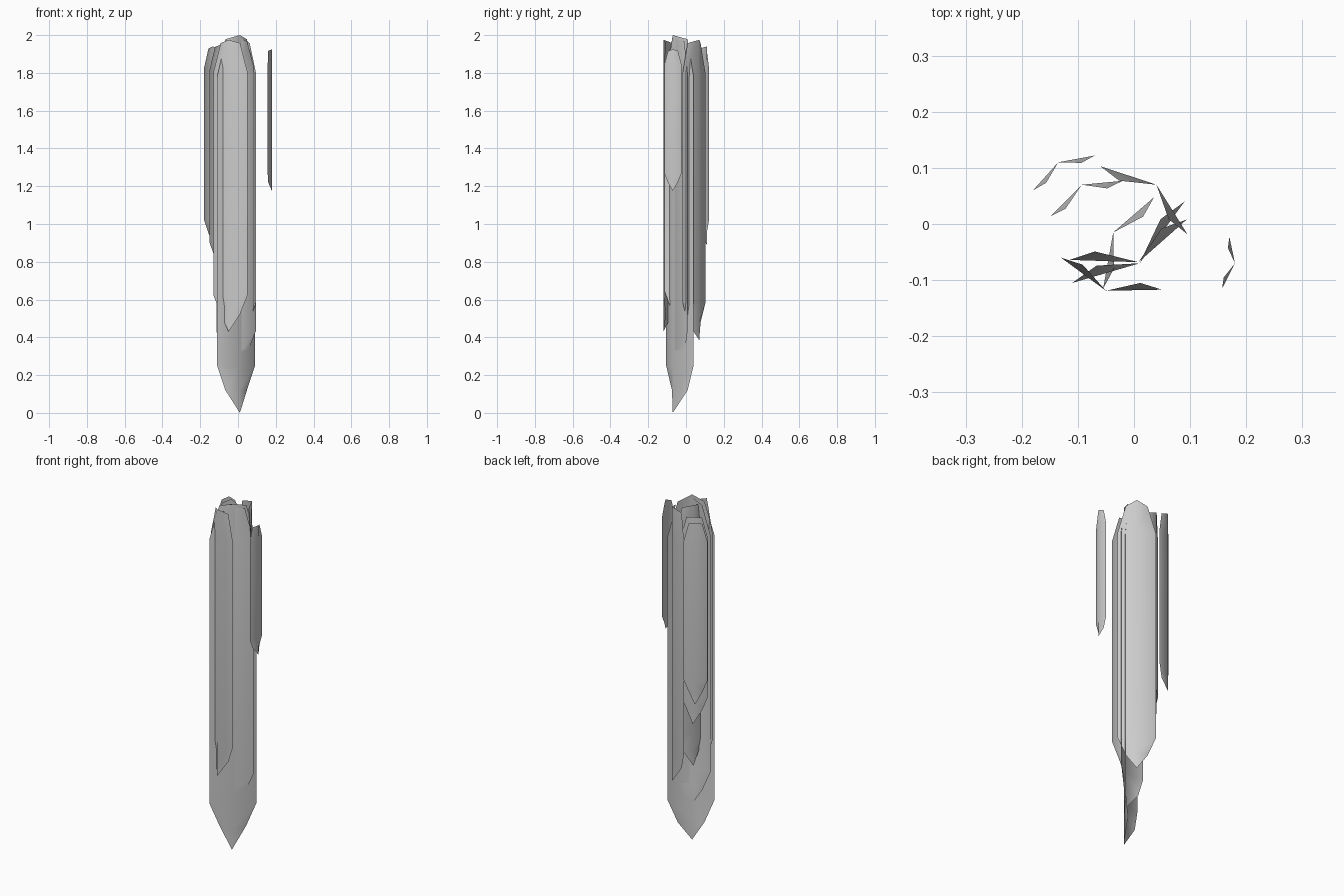
import bpy
from mathutils import Vector

if "Cube" in bpy.data.objects:
    bpy.data.objects.remove(bpy.data.objects["Cube"])

# One hanging blade: a long strip folded along its spine, tapered at the top and pointed below
def blade(name, left, spine, right, z_tip, z_top):
    s, l, r = Vector(spine), Vector(left), Vector(right)
    length = z_top - z_tip
    inward = (l + r) / 2 - s

    def narrow(e):
        return s + 0.57 * (e - s) + 0.42 * inward

    z_mid, z_full = z_tip + 0.06 * length, z_tip + 0.125 * length
    z_shoulder, z_edge = z_top - 0.11 * length, z_top - 0.011 * length
    rows = [
        (narrow(l), narrow(r), z_mid, z_mid),
        (l, r, z_full, z_full),
        (l, r, z_shoulder, z_shoulder),
        (narrow(l), narrow(r), z_edge, z_top),
    ]
    verts = [(s.x, s.y, z_tip)]
    for a, b, z, zs in rows:
        verts += [(a.x, a.y, z), (s.x, s.y, zs), (b.x, b.y, z)]
    faces = [(0, 2, 1), (0, 3, 2)]
    for i in range(len(rows) - 1):
        k = 1 + 3 * i
        faces += [(k, k + 1, k + 4, k + 3), (k + 1, k + 2, k + 5, k + 4)]
    mesh = bpy.data.meshes.new(name)
    mesh.from_pydata(verts, [], faces)
    mesh.shade_smooth()
    bpy.context.collection.objects.link(bpy.data.objects.new(name, mesh))

# Plan positions: left edge, spine, right edge, then tip and top heights
blade("back_left_outer_blade", (-0.18, 0.06), (-0.135, 0.11), (-0.07, 0.122), 0.89, 1.94)
blade("back_left_inner_blade", (-0.15, 0.013), (-0.093, 0.07), (-0.02, 0.077), 0.75, 1.95)
blade("back_right_blade", (0.095, -0.018), (0.04, 0.07), (-0.06, 0.103), 0.385, 1.975)
blade("centre_blade", (0.036, 0.048), (-0.037, -0.015), (-0.055, -0.115), 0.46, 1.97)
blade("longest_blade", (-0.11, -0.105), (0.01, -0.07), (0.09, 0.04), 0.0, 2.0)
blade("second_long_blade", (-0.115, -0.064), (0.008, -0.068), (0.094, 0.008), 0.21, 1.985)
blade("front_blade", (-0.13, -0.06), (-0.05, -0.119), (0.05, -0.117), 0.43, 1.975)
blade("right_short_blade", (0.157, -0.115), (0.18, -0.07), (0.17, -0.023), 1.175, 1.925)
